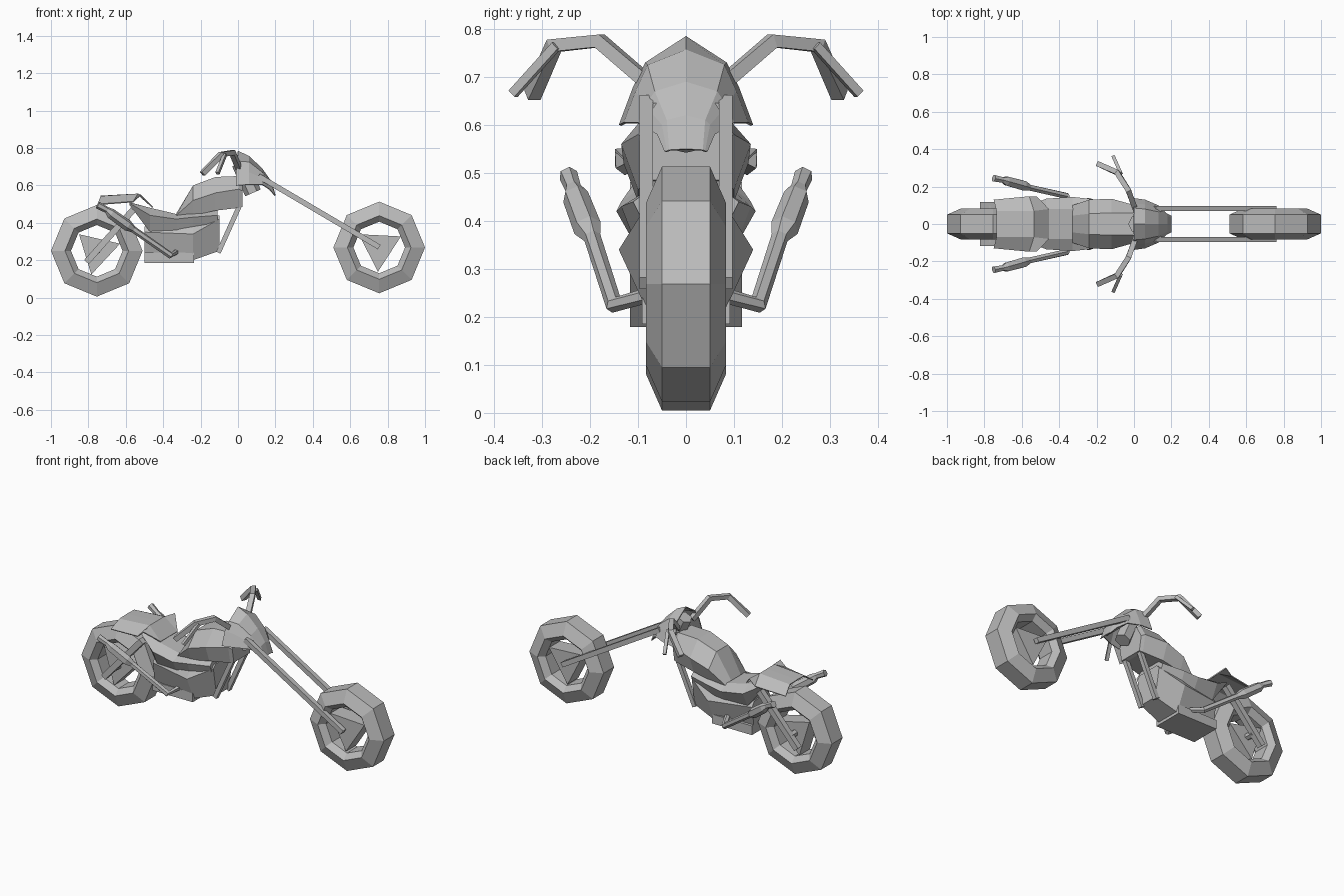
import bpy, bmesh, math
from mathutils import Vector

cube = bpy.data.objects.get("Cube")
if cube:
    bpy.data.objects.remove(cube, do_unlink=True)

GRAY = (0.5, 0.5, 0.5, 1)
metal = bpy.data.materials.new("plain_gray")
metal.use_nodes = True
metal.diffuse_color = GRAY
metal.node_tree.nodes["Principled BSDF"].inputs["Base Color"].default_value = GRAY


def finish(name, bm):
    """Turn a bmesh into a flat shaded object."""
    bmesh.ops.remove_doubles(bm, verts=bm.verts, dist=0.0005)
    bmesh.ops.recalc_face_normals(bm, faces=bm.faces)
    mesh = bpy.data.meshes.new(name)
    bm.to_mesh(mesh)
    bm.free()
    mesh.materials.append(metal)
    obj = bpy.data.objects.new(name, mesh)
    bpy.context.collection.objects.link(obj)
    return obj


def bridge(bm, rings, closed=True):
    """Join successive rings of vertices with quads."""
    for a, b in zip(rings, rings[1:]):
        count = len(a)
        for i in range(count if closed else count - 1):
            j = (i + 1) % count
            bm.faces.new((a[i], a[j], b[j], b[i]))


def loft(name, rows, shell=False):
    """Skin half sections given as (x, y, z), mirrored across the centre plane."""
    bm = bmesh.new()
    rings = []
    for row in rows:
        left = [Vector(p) for p in row]
        right = [Vector((p.x, -p.y, p.z)) for p in left]
        points = right[::-1] + left
        rings.append([bm.verts.new(p) for p in points])
    bridge(bm, rings, closed=not shell)
    if not shell:
        bm.faces.new(rings[0])
        bm.faces.new(rings[-1])
    obj = finish(name, bm)
    if shell:
        mod = obj.modifiers.new("thickness", "SOLIDIFY")
        mod.thickness = 0.006
    return obj


def section(x, *pairs):
    """Half section with every point at the same x."""
    return [(x, y, z) for y, z in pairs]


def tube(name, path, radii, sides=4):
    """Faceted pipe following a path with a radius at each point."""
    bm = bmesh.new()
    pts = [Vector(p) for p in path]
    rings = []
    for i, p in enumerate(pts):
        along = (pts[min(i + 1, len(pts) - 1)] - pts[max(i - 1, 0)]).normalized()
        side = along.cross(Vector((0, 0, 1))).normalized()
        up = side.cross(along)
        ring = []
        for k in range(sides):
            a = math.tau * (k + 0.5) / sides
            ring.append(bm.verts.new(p + radii[i] * (side * math.cos(a) + up * math.sin(a))))
        rings.append(ring)
    bridge(bm, rings)
    bm.faces.new(rings[0])
    bm.faces.new(rings[-1])
    return finish(name, bm)


def pair(name, path, radii, sides=4):
    """Left and right copies of a tube."""
    for label, s in (("left", 1), ("right", -1)):
        tube(label + "_" + name, [(x, s * y, z) for x, y, z in path], radii, sides)


def wheel(name, x, z, turn):
    """Octagonal tyre with a triangular hub plate."""
    bm = bmesh.new()
    profile = [(.245, .05), (.17, .083), (.138, .05), (.138, -.05), (.17, -.083), (.245, -.05)]
    rings = []
    for k in range(8):
        a = math.tau * k / 8
        rings.append([bm.verts.new((x + r * math.cos(a), y, z + r * math.sin(a)))
                      for r, y in profile])
    bridge(bm, rings + rings[:1])
    finish(name + "_tyre", bm)
    bm = bmesh.new()
    corners = [math.tau * k / 3 + turn for k in range(3)]
    hub = [[bm.verts.new((x + .13 * math.cos(a), y, z + .13 * math.sin(a))) for a in corners]
           for y in (-.05, .05)]
    bridge(bm, hub)
    for ring in hub:
        bm.faces.new(ring)
    finish(name + "_hub", bm)


# Wheels and hubs
wheel("rear_wheel", -.755, .25, math.radians(17))
wheel("front_wheel", .755, .268, math.radians(27))

# Long front fork and the clamp that holds it
pair("fork_leg", [(.11, .083, .65), (.755, .083, .27)], [.02, .02])
tube("fork_clamp", [(.13, -.09, .63), (.13, .09, .63)], [.022, .022])
tube("steering_neck", [(.01, 0, .72), (.08, 0, .56)], [.045, .045], 6)

# Headlight cowl, an open shell
loft("headlight_cowl", [
    [(0, 0, .785), (0, .085, .73), (-.01, .11, .68), (-.01, .14, .6)],
    [(.06, 0, .757), (.06, .08, .725), (.06, .105, .67), (.06, .13, .605)],
    [(.13, 0, .69), (.13, .065, .67), (.13, .085, .64), (.13, .1, .605)],
    [(.18, 0, .62), (.18, .04, .61), (.175, .05, .6), (.17, .06, .58)],
    [(.2, 0, .55), (.2, .035, .548), (.2, .04, .546), (.2, .045, .545)],
], shell=True)

# Fuel tank
loft("fuel_tank", [
    section(-.33, (.045, .45), (.1, .44), (.09, .42)),
    section(-.24, (.055, .6), (.13, .52), (.1, .44)),
    section(-.12, (.06, .645), (.135, .56), (.1, .465)),
    section(.005, (.06, .65), (.1, .58), (.08, .48)),
    section(.025, (.05, .64), (.09, .57), (.075, .485)),
])

# Seat and side panels
loft("seat_body", [
    section(-.58, (.06, .51), (.09, .505), (.07, .495)),
    section(-.47, (.08, .48), (.135, .44), (.09, .35)),
    section(-.33, (.08, .447), (.145, .42), (.1, .34)),
    section(-.24, (.08, .46), (.135, .43), (.1, .34)),
    section(-.11, (.07, .47), (.11, .44), (.08, .38)),
])

# Engine block with a sump box below
loft("engine", [
    section(-.5, (.07, .38), (.09, .35), (.07, .21)),
    section(-.24, (.09, .42), (.14, .34), (.075, .2)),
    section(-.1, (.07, .44), (.09, .42), (.06, .25)),
])
loft("sump", [section(x, (.092, .24), (.092, .185)) for x in (-.5, -.235)])

# Frame tubes running down from the neck
pair("down_tube", [(.012, .06, .5), (-.105, .06, .24)], [.018, .018])

# Rear fender, an open shell
loft("rear_fender", [
    [(-.735, 0, .545), (-.735, .07, .543), (-.75, .13, .5)],
    [(-.535, 0, .556), (-.535, .07, .556), (-.56, .148, .515)],
    [(-.455, 0, .485), (-.455, .08, .485), (-.52, .148, .55)],
], shell=True)

# Rear axle struts
pair("rear_strut", [(-.81, .1, .19), (-.56, .1, .47)], [.024, .024])
tube("rear_axle", [(-.755, -.1, .25), (-.755, .1, .25)], [.02, .02], 6)

# Handlebars with grips and levers
pair("handlebar", [(.01, .07, .68), (-.03, .18, .775), (-.09, .275, .765), (-.19, .32, .662)],
     [.02] * 4)
pair("brake_lever", [(-.07, .27, .765), (-.11, .36, .665)], [.013, .013])

# Exhaust pipes swelling into silencers
pair("exhaust", [(-.33, .08, .245), (-.36, .15, .225), (-.56, .195, .365), (-.59, .205, .385),
                 (-.68, .23, .45), (-.7, .235, .468), (-.75, .245, .495)],
     [.016, .018, .018, .03, .028, .017, .02], 6)
